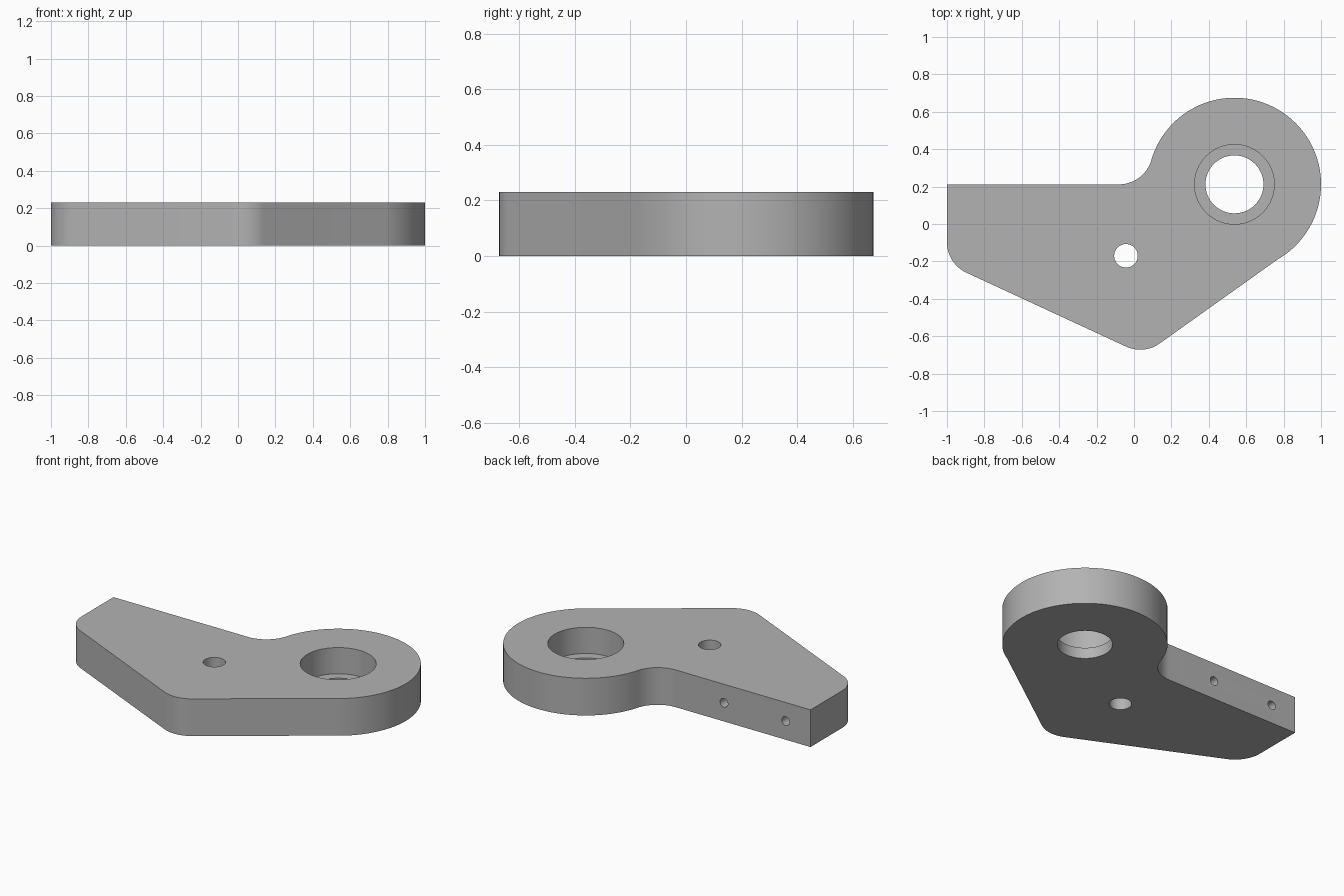
import bpy, bmesh, math
from mathutils import Matrix

if "Cube" in bpy.data.objects:
    bpy.data.objects.remove(bpy.data.objects["Cube"])

H = 0.23                      # plate thickness
EYE = (0.537, 0.212)          # centre of the round end

grey = bpy.data.materials.new("machined grey")
grey.diffuse_color = (0.45, 0.45, 0.45, 1)
grey.use_nodes = True
grey.node_tree.nodes["Principled BSDF"].inputs["Base Color"].default_value = grey.diffuse_color


def arc(centre, r, a0, a1, n):
    """Points along an arc, angles in degrees."""
    pts = []
    for i in range(n + 1):
        a = math.radians(a0 + (a1 - a0) * i / n)
        pts.append((centre[0] + r * math.cos(a), centre[1] + r * math.sin(a)))
    return pts


def finish(bm, name):
    bmesh.ops.recalc_face_normals(bm, faces=bm.faces)
    mesh = bpy.data.meshes.new(name)
    bm.to_mesh(mesh)
    bm.free()
    mesh.materials.append(grey)
    ob = bpy.data.objects.new(name, mesh)
    bpy.context.collection.objects.link(ob)
    return ob


def cylinder(name, r, depth, matrix, n=64):
    bm = bmesh.new()
    bmesh.ops.create_cone(bm, cap_ends=True, segments=n, radius1=r, radius2=r,
                          depth=depth, matrix=matrix)
    return finish(bm, name)


# Plate outline, counter-clockwise: round end, concave fillet, arm, two rounded corners
outline = arc(EYE, 0.463, -60, 163.7, 72)
outline += arc((-0.08, 0.392), 0.18, -16.3, -90, 20)
outline += [(-1, 0.212)]
outline += arc((-0.82, -0.097), 0.18, 180, 245.2, 18)
outline += arc((0.033, -0.492), 0.18, 245.2, 305.3, 18)

bm = bmesh.new()
base = bm.faces.new([bm.verts.new((x, y, 0)) for x, y in outline])
top = bmesh.ops.extrude_face_region(bm, geom=[base])["geom"]
bmesh.ops.translate(bm, vec=(0, 0, H),
                    verts=[v for v in top if isinstance(v, bmesh.types.BMVert)])
plate = finish(bm, "bracket_plate")

# Bore, counterbore and pivot hole through the plate
at = Matrix.Translation
cutters = [
    cylinder("bore_cutter", 0.155, 1, at((*EYE, 0))),
    cylinder("counterbore_cutter", 0.213, 1, at((*EYE, 0.068 + 0.5))),
    cylinder("pivot_hole_cutter", 0.063, 1, at((-0.043, -0.17, 0)), 48),
]
# Two blind holes in the back edge of the arm
for x in (-0.83, -0.408):
    cutters.append(cylinder("edge_hole_cutter", 0.027, 0.5,
                            at((x, 0.212, H / 2)) @ Matrix.Rotation(math.pi / 2, 4, 'X'), 32))

bpy.context.view_layer.objects.active = plate
for c in cutters:
    m = plate.modifiers.new("cut", 'BOOLEAN')
    m.operation, m.solver, m.object = 'DIFFERENCE', 'EXACT', c
    bpy.ops.object.modifier_apply(modifier=m.name)
    bpy.data.objects.remove(c)

# Smooth curved walls, sharp rims
bpy.ops.object.select_all(action='DESELECT')
plate.select_set(True)
bpy.ops.object.shade_smooth_by_angle(angle=math.radians(30))
